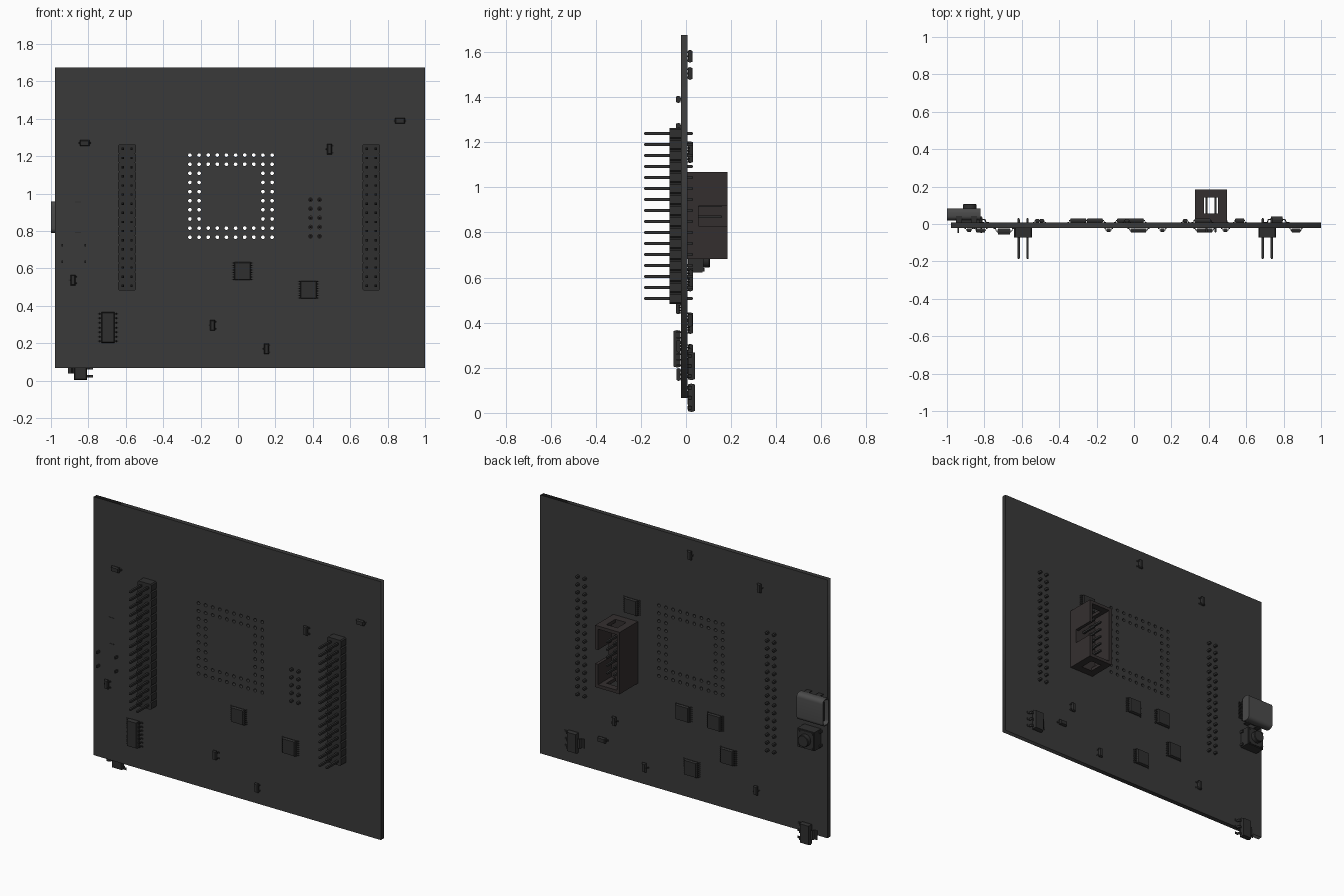
import bpy, bmesh
from math import pi, cos, sin, radians

if "Cube" in bpy.data.objects:
    bpy.data.objects.remove(bpy.data.objects["Cube"])

FRONT, BACK = -0.022, 0.007     # board surfaces
PITCH = 0.0488


def material(name, r, g, b):
    m = bpy.data.materials.new(name)
    m.diffuse_color = (r, g, b, 1)
    m.use_nodes = True
    m.node_tree.nodes["Principled BSDF"].inputs["Base Color"].default_value = m.diffuse_color
    return m


BOARD = material("board_grey", 0.042, 0.042, 0.042)
PLASTIC = material("black_plastic", 0.028, 0.028, 0.028)
SHROUD = material("shroud_plastic", 0.034, 0.028, 0.028)
METAL = material("dark_metal", 0.07, 0.07, 0.07)


class Part:
    def __init__(self):
        self.bm = bmesh.new()

    def loft(self, rings):
        loops = [[self.bm.verts.new(p) for p in r] for r in rings]
        n = len(loops[0])
        for a, b in zip(loops, loops[1:]):
            for i in range(n):
                j = (i + 1) % n
                self.bm.faces.new((a[i], a[j], b[j], b[i]))
        self.bm.faces.new(loops[0])
        self.bm.faces.new(loops[-1])

    def box(self, x0, x1, y0, y1, z0, z1):
        self.loft([[(x0, y, z0), (x1, y, z0), (x1, y, z1), (x0, y, z1)] for y in (y0, y1)])

    def pin(self, x, z, y0, y1, r=0.0062, tip=0.006):
        self.loft([[(x + a * s, y, z + b * s) for a, b in ((-1, -1), (1, -1), (1, 1), (-1, 1))]
                   for y, s in ((y0, r * 0.5), (y0 + tip, r), (y1 - tip, r), (y1, r * 0.5))])

    def done(self, name, mat, smooth=False):
        bmesh.ops.recalc_face_normals(self.bm, faces=self.bm.faces)
        me = bpy.data.meshes.new(name)
        self.bm.to_mesh(me)
        self.bm.free()
        ob = bpy.data.objects.new(name, me)
        bpy.context.collection.objects.link(ob)
        me.materials.append(mat)
        if smooth:
            bpy.ops.object.select_all(action='DESELECT')
            ob.select_set(True)
            bpy.context.view_layer.objects.active = ob
            bpy.ops.object.shade_smooth_by_angle(angle=radians(35))
        return ob


# Positions of plated holes
pin_rows = [1.239 - PITCH * i for i in range(16)]
headers = {"left": (-0.617, -0.569), "right": (0.688, 0.737)}
grid = [(-0.257 + PITCH * i, 1.206 - PITCH * j) for i in range(10) for j in range(10)
        if not (2 <= i <= 7 and 2 <= j <= 7)]
box_pins = [(x, 0.87 + PITCH * k) for x in (0.388, 0.436) for k in range(-2, 3)]
holes = grid + box_pins + [(x, z) for xs in headers.values() for x in xs for z in pin_rows]

# Circuit board: filled curve with the holes as inner outlines
cu = bpy.data.curves.new("circuit_board", 'CURVE')
cu.dimensions, cu.fill_mode, cu.extrude = '2D', 'BOTH', (BACK - FRONT) / 2


def outline(pts):
    sp = cu.splines.new('POLY')
    sp.points.add(len(pts) - 1)
    for p, (x, z) in zip(sp.points, pts):
        p.co = (x, z, 0, 1)
    sp.use_cyclic_u = True


outline([(-0.979, 0.067), (0.999, 0.067), (0.999, 1.675), (-0.979, 1.675)])
for hx, hz in holes:
    outline([(hx + 0.01 * cos(pi * k / 6), hz + 0.01 * sin(pi * k / 6)) for k in range(12)])
board = bpy.data.objects.new("circuit_board", cu)
bpy.context.collection.objects.link(board)
board.location.y = (FRONT + BACK) / 2
board.rotation_euler.x = pi / 2
cu.materials.append(BOARD)
bpy.context.view_layer.objects.active = board
board.select_set(True)
bpy.ops.object.convert(target='MESH')

# Two-row pin headers on the front, strip notched between the pins
for side, xs in headers.items():
    p, c = Part(), sum(xs) / 2
    w, h, k = 0.0475, PITCH / 2, 0.006
    right = [q for z in reversed(pin_rows)
             for q in ((w - k, z - h), (w, z - h + k), (w, z + h - k))] + [(w - k, pin_rows[0] + h)]
    ring = right + [(-x, z) for x, z in reversed(right)]
    p.loft([[(c + x, y, z) for x, z in ring] for y in (-0.073, FRONT)])
    p.done(side + "_header_strip", PLASTIC)
    p = Part()
    for x in xs:
        for z in pin_rows:
            p.pin(x, z, -0.187, 0.031)
    p.done(side + "_header_pins", PLASTIC)

# Shrouded box header on the back
p = Part()
X0, X1, Z0, Z1, Y1, T, F = 0.327, 0.496, 0.682, 1.067, 0.185, 0.02, 0.055
p.box(X0, X1, BACK, F, Z0, Z1)
p.box(X0, X0 + T, F, Y1, Z0, Z1)
p.box(X1 - T, X1, F, Y1, Z0, 0.828)
p.box(X1 - T, X1, F, Y1, 0.918, Z1)
for z in (Z0, Z1 - T):
    p.box(X0 + T, 0.374, F, Y1, z, z + T)
    p.box(0.448, X1 - T, F, Y1, z, z + T)
    p.box(0.374, 0.448, 0.142, Y1, z, z + T)
p.done("box_header_shroud", SHROUD)
p = Part()
for x, z in box_pins:
    p.pin(x, z, -0.045, 0.16)
p.done("box_header_pins", PLASTIC)


# Surface-mount chips: tapered body and gull-wing leads
def chip(name, x, z, back, bu, bv, h, span, left, right, wl, wr):
    p = Part()
    base, s = (BACK, 1) if back else (FRONT, -1)

    def at(u, v, d):
        return (x + u, base + s * d, z + v)

    def rect(d, inset):
        a, b = bu / 2 - inset, bv / 2 - inset
        return [at(u, v, d) for u, v in ((-a, -b), (a, -b), (a, b), (-a, b))]
    p.loft([rect(0.002, 0.003), rect(h * 0.45, 0), rect(h * 0.58, 0), rect(h, 0.004)])
    e, b0, t = span / 2, bu / 2 - 0.002, 0.0035
    m, k = h * 0.52, (span - bu) / 2
    prof = [(b0, m + t / 2), (b0 + k * 0.45, m + t / 2), (b0 + k * 0.65, t), (e, t),
            (e, 0), (b0 + k * 0.5, 0), (b0 + k * 0.3, m - t / 2), (b0, m - t / 2)]
    for sign, offs, w in ((-1, left, wl), (1, right, wr)):
        for o in offs:
            p.loft([[at(sign * u, o + v, d) for u, d in prof] for v in (-w / 2, w / 2)])
    p.done(name, PLASTIC)


def spread(n, pitch):
    return [(i - (n - 1) / 2) * pitch for i in range(n)]


s7, s8, s3 = spread(7, 0.0244), spread(8, 0.0125), spread(3, 0.0442)
chip("wide_chip", -0.695, 0.284, False, 0.07, 0.165, 0.034, 0.113, s7, s7, 0.008, 0.008)
for i, (x, z, back) in enumerate([(0.024, 0.585, 0), (0.377, 0.486, 0), (0.366, 1.156, 1),
                                  (0.01, 0.587, 1), (-0.209, 0.589, 1),
                                  (-0.298, 0.398, 1), (-0.048, 0.258, 1)]):
    chip(f"square_chip_{i}", x, z, back, 0.088, 0.096, 0.023, 0.116, s8, s8, 0.005, 0.005)
for i, (x, z) in enumerate([(-0.842, 0.067), (0.763, 0.208)]):
    chip(f"regulator_{i}", x, z, True, 0.067, 0.125, 0.033, 0.135, [0], s3, 0.058, 0.014)
for i, (x, z, back) in enumerate([(0.489, 1.238, 0), (-0.882, 0.538, 0), (-0.136, 0.296, 0),
                                  (0.152, 0.17, 0), (-0.038, 1.581, 1), (-0.517, 1.505, 1),
                                  (0.483, 0.41, 1), (0.274, 0.177, 1), (-0.493, 0.239, 1)]):
    chip(f"transistor_{i}", x, z, back, 0.025, 0.056, 0.021, 0.046,
         [0], spread(2, 0.0365), 0.008, 0.008)
for i, (x, z, back) in enumerate([(-0.82, 1.27, 0), (0.866, 1.39, 0), (0.565, 0.271, 1)]):
    chip(f"diode_{i}", x, z, back, 0.052, 0.031, 0.023, 0.071, [0], [0], 0.012, 0.012)


# Side socket: hollow rounded shell, tongue, stakes and contacts
def slot(x, inset, yc=0.0515, zc=0.8735, hy=0.0315, hz=0.0835, r=0.024):
    pts = []
    for q, (a, b) in enumerate(((1, 1), (-1, 1), (-1, -1), (1, -1))):
        for k in range(7):
            t = pi / 2 * (q + k / 6)
            pts.append((x, yc + a * (hy - r) + (r - inset) * cos(t),
                        zc + b * (hz - r) + (r - inset) * sin(t)))
    return pts


p = Part()
p.loft([slot(-0.82, 0), slot(-1.0, 0), slot(-1.0, 0.006), slot(-0.87, 0.006)])
p.done("socket_shell", METAL, True)
p = Part()
p.box(-0.985, -0.865, 0.045, 0.058, 0.815, 0.932)
p.box(-0.93, -0.825, BACK, 0.03, 0.81, 0.937)
for o in spread(12, 0.0096):
    p.box(-0.83, -0.803, BACK, 0.012, 0.8735 + o - 0.0025, 0.8735 + o + 0.0025)
for x in (-0.935, -0.856):
    for z in (0.792, 0.955):
        p.box(x - 0.016, x + 0.016, -0.024 if x > -0.9 else BACK, 0.05, z - 0.002, z + 0.002)
p.done("socket_tongue_and_stakes", PLASTIC)

# Push button with four through legs
p = Part()
bx, bz, r = -0.878, 0.68, 0.058
p.box(bx - r, bx + r, BACK + 0.002, 0.073, bz - r, bz + r)
p.box(bx - r + 0.004, bx + r - 0.004, 0.073, 0.078, bz - r + 0.004, bz + r - 0.004)
for sx in (-1, 1):
    for sz in (-1, 1):
        x, z = bx + sx * 0.0625, bz + sz * 0.0435
        p.box(x - 0.004, x + 0.004, -0.048, 0.03, z - 0.007, z + 0.007)
        p.loft([[(bx + sx * 0.045 + 0.007 * cos(pi * k / 4), y,
                  bz + sz * 0.045 + 0.007 * sin(pi * k / 4)) for k in range(8)]
                for y in (0.077, 0.082)])
p.done("button_body", PLASTIC)
p = Part()
p.loft([[(bx + q * cos(pi * k / 16), y, bz + q * sin(pi * k / 16)) for k in range(32)]
        for y, q in ((0.077, 0.036), (0.103, 0.036), (0.106, 0.033))])
p.done("button_cap", PLASTIC, True)
